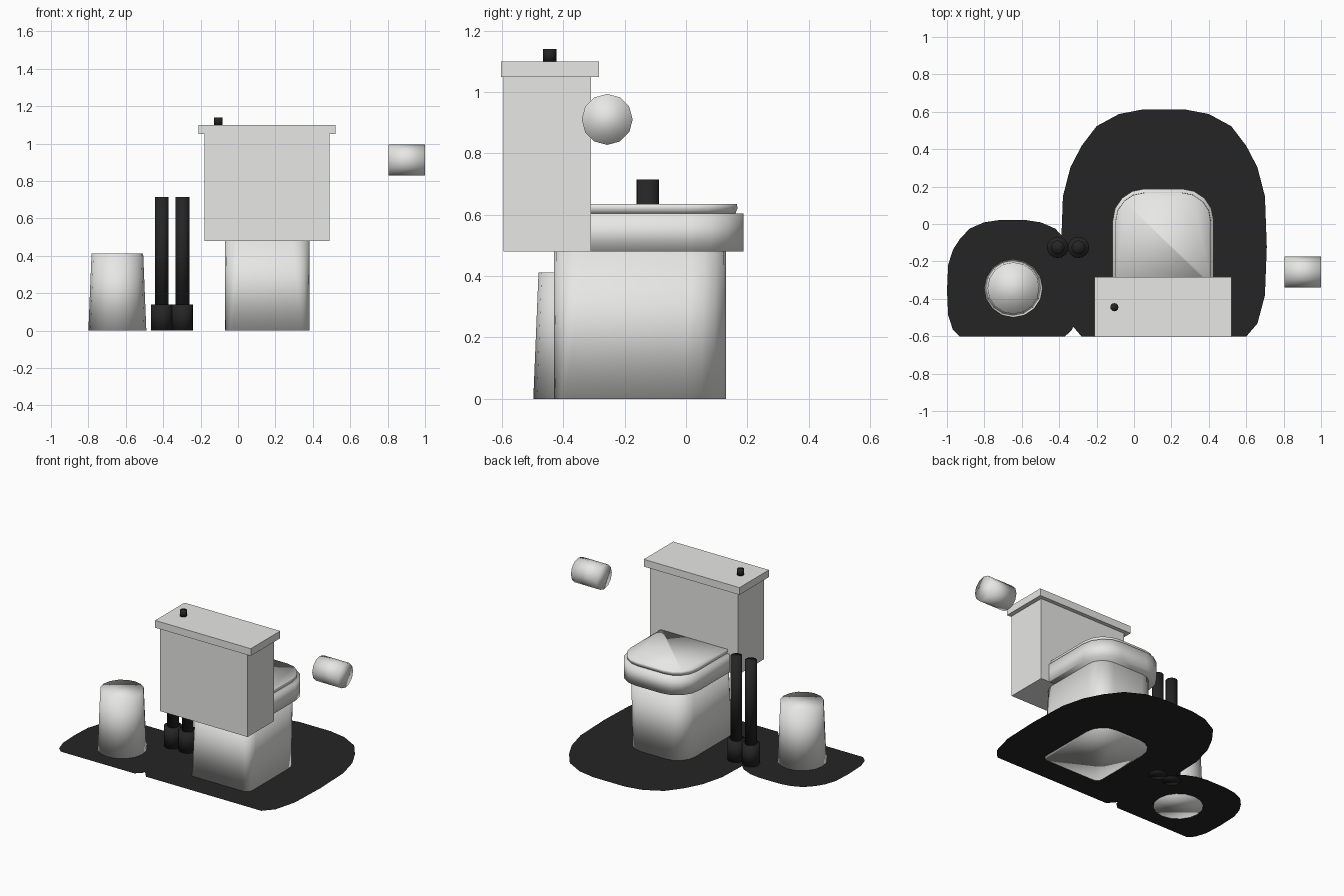
import bpy, bmesh, math
from mathutils import Matrix, Vector

cube = bpy.data.objects.get("Cube")
if cube:
    bpy.data.objects.remove(cube, do_unlink=True)


def material(name, colour):
    m = bpy.data.materials.new(name)
    m.use_nodes = True
    m.diffuse_color = colour
    bsdf = next(n for n in m.node_tree.nodes if n.type == 'BSDF_PRINCIPLED')
    bsdf.inputs["Base Color"].default_value = colour
    return m


WHITE = material("ceramic white", (0.8, 0.8, 0.79, 1))
BLACK = material("soft black", (0.018, 0.018, 0.018, 1))


def finish(name, bm, mat, smooth=False):
    if len(bm.faces) > 1:
        bmesh.ops.recalc_face_normals(bm, faces=bm.faces)
    mesh = bpy.data.meshes.new(name)
    bm.to_mesh(mesh)
    bm.free()
    mesh.materials.append(mat)
    for p in mesh.polygons:
        p.use_smooth = smooth
    ob = bpy.data.objects.new(name, mesh)
    bpy.context.collection.objects.link(ob)
    return ob


def box(name, low, high, mat):
    low, high = Vector(low), Vector(high)
    bm = bmesh.new()
    bmesh.ops.create_cube(bm, size=1, matrix=Matrix.Translation((low + high) / 2)
                          @ Matrix.Diagonal((*(high - low), 1)))
    finish(name, bm, mat)


def cylinder(name, centre, r1, r2, length, mat, sides=12, along_x=False):
    bm = bmesh.new()
    turn = Matrix.Rotation(math.pi / 2, 4, 'Y') if along_x else Matrix()
    bmesh.ops.create_cone(bm, cap_ends=True, segments=sides, radius1=r1, radius2=r2,
                          depth=length, matrix=Matrix.Translation(centre) @ turn)
    finish(name, bm, mat, True)


def outline(hx, y0, y1, r_low, r_high, steps=4):
    """Rectangle centred on the bowl axis with separate radii for its two ends."""
    pts = []
    corners = ((1, 1, r_high, 0), (-1, 1, r_high, 90), (-1, -1, r_low, 180), (1, -1, r_low, 270))
    for sx, sy, r, start in corners:
        cy = y1 - r if sy > 0 else y0 + r
        for i in range(steps + 1):
            a = math.radians(start + 90 * i / steps)
            pts.append((AXIS + sx * (hx - r) + r * math.cos(a), cy + r * math.sin(a)))
    return pts


def loft(name, sections, mat):
    """Skin a stack of (height, outline) sections and cap both ends."""
    bm = bmesh.new()
    rings = [[bm.verts.new((x, y, z)) for x, y in pts] for z, pts in sections]
    for a, b in zip(rings, rings[1:]):
        for i in range(len(a)):
            j = (i + 1) % len(a)
            bm.faces.new((a[i], a[j], b[j], b[i]))
    bm.faces.new(rings[0][::-1])
    bm.faces.new(rings[-1])
    return finish(name, bm, mat, True)


AXIS = 0.156

# Arched floor mats share one mirrored half outline
HALF = [(0.44, 0), (0.50, 0.07), (0.54, 0.22), (0.55, 0.48), (0.54, 0.75), (0.50, 0.905),
        (0.44, 1.02), (0.36, 1.125), (0.24, 1.19), (0.12, 1.213)]


def mat_rug(name, x, sx, sy, z):
    bm = bmesh.new()
    pts = HALF + [(-px, py) for px, py in reversed(HALF)]
    bm.faces.new([bm.verts.new((x + px * sx, -0.602 + py * sy, z)) for px, py in pts])
    finish(name, bm, BLACK)


mat_rug("toilet_mat", 0.16, 1, 1, 0.003)
mat_rug("side_mat", -0.65, 0.636, 0.513, 0.002)

# Pedestal, bowl rim and closed lid
loft("pedestal", [(0, outline(0.225, -0.43, 0.13, 0.04, 0.13)),
                  (0.48, outline(0.225, -0.43, 0.13, 0.09, 0.11))], WHITE)
loft("bowl_rim", [(0.48, outline(0.27, -0.32, 0.188, 0.01, 0.17)),
                  (0.605, outline(0.27, -0.32, 0.188, 0.01, 0.17))], WHITE)
loft("bowl_lid", [(0.605, outline(0.25, -0.32, 0.162, 0.01, 0.15)),
                  (0.622, outline(0.256, -0.32, 0.168, 0.01, 0.156)),
                  (0.635, outline(0.254, -0.32, 0.166, 0.01, 0.154))], WHITE)

# Water tank with lid and flush button
box("tank", (-0.18, -0.595, 0.48), (0.49, -0.31, 1.05), WHITE)
box("tank_lid", (-0.21, -0.603, 1.05), (0.52, -0.283, 1.10), WHITE)
cylinder("flush_button", (-0.105, -0.445, 1.12), 0.022, 0.022, 0.04, BLACK)

# Brush and plunger stands
for side, x in (("left", -0.297), ("right", -0.408)):
    cylinder(side + "_brush_holder", (x, -0.125, 0.07), 0.057, 0.057, 0.14, BLACK, 16)
    cylinder(side + "_brush_handle", (x, -0.125, 0.4275), 0.037, 0.037, 0.575, BLACK, 16)

# Waste bin and paper roll
cylinder("waste_bin", (-0.645, -0.343, 0.206), 0.155, 0.138, 0.412, WHITE, 16)
cylinder("paper_roll", (0.902, -0.257, 0.911), 0.083, 0.083, 0.196, WHITE, 12, True)
